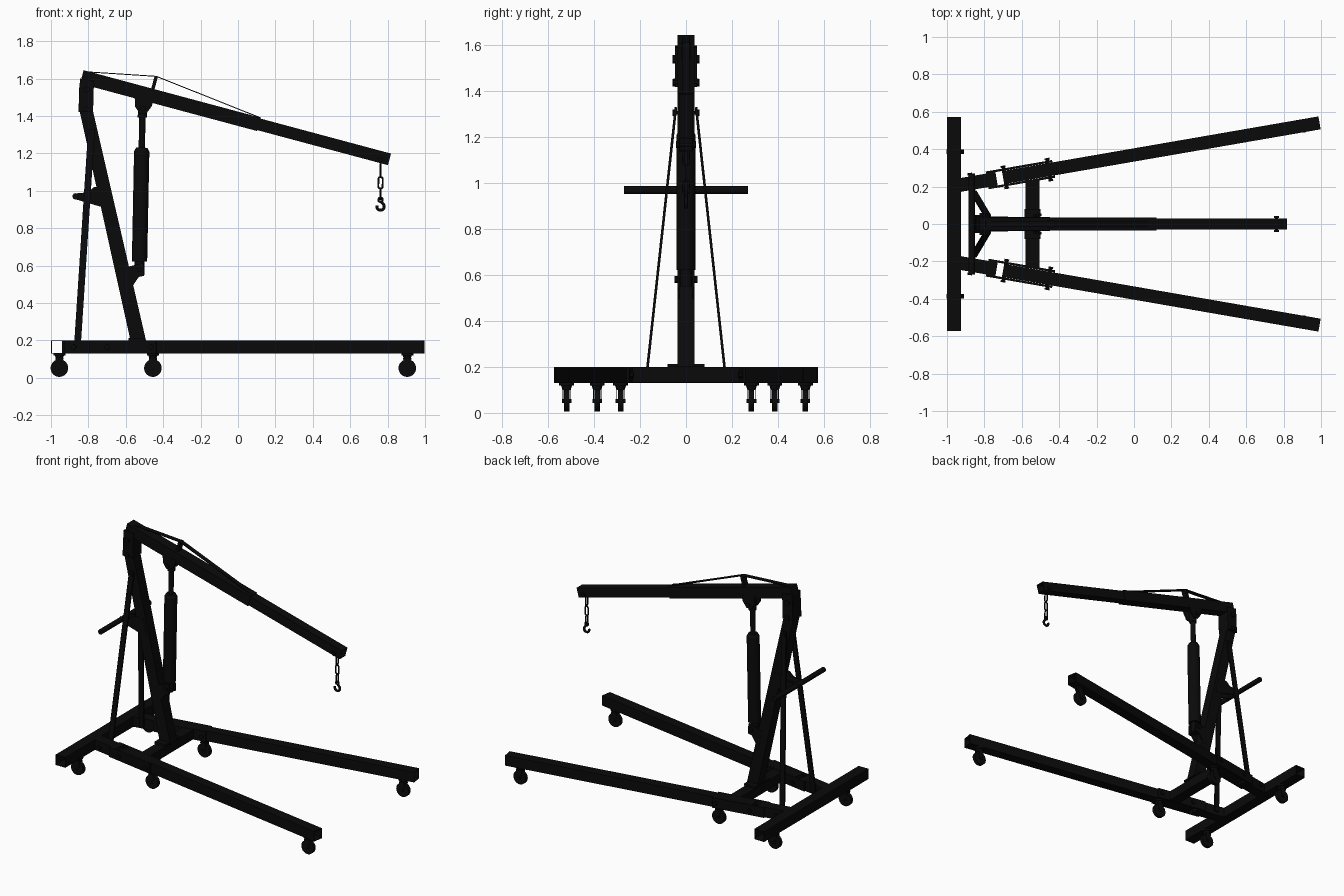
import bpy, bmesh, math
from mathutils import Vector, Matrix

if "Cube" in bpy.data.objects:
    bpy.data.objects.remove(bpy.data.objects["Cube"])

black = bpy.data.materials.new("black_paint")
black.diffuse_color = (0.003, 0.003, 0.003, 1)
black.use_nodes = True
black.node_tree.nodes["Principled BSDF"].inputs["Base Color"].default_value = black.diffuse_color


def finish(name, bm, smooth=False):
    bmesh.ops.recalc_face_normals(bm, faces=bm.faces)
    me = bpy.data.meshes.new(name)
    bm.to_mesh(me)
    bm.free()
    ob = bpy.data.objects.new(name, me)
    bpy.context.collection.objects.link(ob)
    me.materials.append(black)
    if smooth:
        bpy.context.view_layer.objects.active = ob
        ob.select_set(True)
        bpy.ops.object.shade_smooth_by_angle(angle=math.radians(40))
        ob.select_set(False)
    return ob


def bar(name, a, b, w, h, wall=0):
    """Straight bar from a to b; w is the sideways size, h the upright size. wall > 0 makes an open tube."""
    a, b = Vector(a), Vector(b)
    d = (b - a).normalized()
    side = (Vector((0, 1, 0)) if abs(d.y) < 0.5 else Vector((1, 0, 0)))
    side = (side - d * side.dot(d)).normalized()
    up = d.cross(side)
    bm = bmesh.new()

    def ring(p, t):
        return [bm.verts.new(p + side * sx * (w / 2 - t) + up * sz * (h / 2 - t))
                for sx, sz in ((-1, -1), (1, -1), (1, 1), (-1, 1))]

    def bridge(r, s):
        for i in range(4):
            bm.faces.new((r[i], r[(i + 1) % 4], s[(i + 1) % 4], s[i]))
    r0, r1 = ring(a, 0), ring(b, 0)
    bridge(r0, r1)
    if wall:
        i0, i1 = ring(a, wall), ring(b, wall)
        bridge(i0, i1)
        bridge(r0, i0)
        bridge(r1, i1)
    else:
        bm.faces.new(r0)
        bm.faces.new(r1)
    return finish(name, bm)


def rod(name, a, b, r, r2=None, seg=20):
    a, b = Vector(a), Vector(b)
    d = b - a
    bm = bmesh.new()
    m = Matrix.Translation((a + b) / 2) @ d.to_track_quat('Z', 'Y').to_matrix().to_4x4()
    bmesh.ops.create_cone(bm, cap_ends=True, segments=seg, radius1=r,
                          radius2=r if r2 is None else r2, depth=d.length, matrix=m)
    return finish(name, bm, True)


def plate(name, pts, y0, y1):
    """Side profile in x, z extruded from y0 to y1."""
    bm = bmesh.new()
    f = bm.faces.new([bm.verts.new((x, y0, z)) for x, z in pts])
    g = bmesh.ops.extrude_face_region(bm, geom=[f])
    bmesh.ops.translate(bm, vec=(0, y1 - y0, 0),
                        verts=[v for v in g["geom"] if isinstance(v, bmesh.types.BMVert)])
    return finish(name, bm)


def wire(name, pts, r, cyclic=False):
    cu = bpy.data.curves.new(name, 'CURVE')
    cu.dimensions = '3D'
    cu.bevel_depth = r
    cu.bevel_resolution = 2
    cu.use_fill_caps = True
    sp = cu.splines.new('POLY')
    sp.points.add(len(pts) - 1)
    for p, c in zip(sp.points, pts):
        p.co = (*c, 1)
    sp.use_cyclic_u = cyclic
    cu.materials.append(black)
    ob = bpy.data.objects.new(name, cu)
    bpy.context.collection.objects.link(ob)


def bolt(name, c, axis, half, r=0.008, head=0.015):
    c, axis = Vector(c), Vector(axis).normalized()
    rod(name, c - axis * half, c + axis * half, r, seg=12)
    for s in (-1, 1):
        rod(name + "_head", c + axis * s * (half - 0.012), c + axis * s * half, head, seg=6)


def caster(x, y):
    rod("caster_plate", (x, y, 0.119), (x, y, 0.131), 0.032)
    rod("caster_swivel", (x, y, 0.1), (x, y, 0.12), 0.018, 0.024)
    bar("caster_crown", (x - 0.022, y, 0.103), (x + 0.022, y, 0.103), 0.036, 0.008)
    for s in (-1, 1):
        yy = sorted((y + s * 0.0145, y + s * 0.018))
        plate("caster_fork", [(x - 0.022, 0.105), (x + 0.022, 0.105), (x + 0.012, 0.044),
                              (x - 0.012, 0.044)], *yy)
    rod("caster_wheel", (x, y - 0.012, 0.052), (x, y + 0.012, 0.052), 0.047, seg=28)
    rod("caster_axle", (x, y - 0.021, 0.052), (x, y + 0.021, 0.052), 0.009, seg=10)


# Base frame: hollow rear beam, cross beam and foot plate
bar("rear_beam", (-0.962, -0.572, 0.165), (-0.962, 0.572, 0.165), 0.075, 0.071, 0.004)
bar("cross_beam", (-0.543, -0.235, 0.165), (-0.543, 0.235, 0.165), 0.074, 0.066, 0.004)
bar("foot_plate", (-0.543, -0.08, 0.206), (-0.543, 0.08, 0.206), 0.085, 0.014)

# Splayed legs, hinged to short stubs by side plates
for s in (-1, 1):
    d = Vector((1, s * 0.173, 0)).normalized()
    n = Vector((-d.y, d.x, 0))

    def at(x, off=0, z=0.165):
        return Vector((x, s * (0.21 + 0.173 * (x + 0.92)), z)) + n * off
    bar("leg_stub", at(-0.935), at(-0.735), 0.073, 0.07, 0.005)
    bar("leg", at(-0.70), at(0.992), 0.07, 0.07, 0.005)
    for o in (-1, 1):
        bar("hinge_plate", at(-0.785, o * 0.042), at(-0.43, o * 0.042), 0.012, 0.07)
    for x, h in ((-0.87, 0.055), (-0.69, 0.063), (-0.455, 0.063)):
        bolt("leg_bolt", at(x), n, h)
    for x, y in ((-0.955, 0.387), (-0.455, 0.285), (0.905, 0.52)):
        caster(x, s * y)
    # Flat brace from the stub up to the post
    bar("post_brace", (-0.86, s * 0.173, 0.15), (-0.783, s * 0.044, 1.33), 0.011, 0.036)

# Bent post with head plates
plate("post", [(-0.575, 0.2), (-0.492, 0.2), (-0.775, 1.425), (-0.772, 1.575),
               (-0.848, 1.575), (-0.852, 1.45)], -0.037, 0.037)
for s in (-1, 1):
    plate("head_plate", [(-0.853, 1.42), (-0.775, 1.42), (-0.77, 1.59), (-0.845, 1.6)],
          *sorted((s * 0.037, s * 0.047)))
bolt("boom_pivot", (-0.81, 0, 1.54), (0, 1, 0), 0.058, 0.01, 0.018)
bolt("head_bolt", (-0.813, 0, 1.437), (0, 1, 0), 0.058, 0.01, 0.016)
bolt("brace_bolt", (-0.785, 0, 1.307), (0, 1, 0), 0.058)

# Push handle on bracket plates
rod("push_handle", (-0.868, -0.27, 0.97), (-0.868, 0.27, 0.97), 0.017)
for s in (-1, 1):
    plate("handle_bracket", [(-0.88, 0.958), (-0.735, 0.915), (-0.675, 0.91), (-0.70, 1.02),
                             (-0.77, 1.02), (-0.80, 0.992), (-0.88, 0.985)],
          *sorted((s * 0.028, s * 0.039)))

# Telescopic boom
A, B = Vector((-0.835, 0, 1.609)), Vector((0.81, 0, 1.168))


def boom(t, off=0):
    p = A.lerp(B, t)
    u = Vector((A.z - B.z, 0, B.x - A.x)).normalized()
    return p + u * off


bar("boom_sleeve", boom(0), boom(0.575), 0.072, 0.074, 0.005)
bar("boom_extension", boom(0.3), boom(1), 0.061, 0.064, 0.005)
bar("boom_end_cap", boom(0), boom(0.004), 0.072, 0.074)
bolt("hook_pin", (0.762, 0, 1.168), (0, 1, 0), 0.043)

# Tension strap over a short mast
top = (-0.437, 0, 1.612)
bar("strap_mast", (-0.467, 0, 1.50), top, 0.04, 0.018)
for a, b in ((boom(0.02, 0.036), top), (top, boom(0.575, 0.036))):
    bar("tension_strap", a, b, 0.03, 0.005)

# Hydraulic ram
lo, hi = Vector((-0.528, 0, 0.55)), Vector((-0.51, 0, 1.455))
for name, t0, t1, r, r2 in (("ram_foot", 0, 0.08, 0.027, 0.027),
                            ("ram_body", 0.08, 0.73, 0.041, 0.041),
                            ("ram_collar", 0.73, 0.752, 0.041, 0.03),
                            ("ram_rod", 0.75, 0.93, 0.017, 0.017),
                            ("ram_eye", 0.93, 1, 0.025, 0.025)):
    rod(name, lo.lerp(hi, t0), lo.lerp(hi, t1), r, r2, 24)
for s in (-1, 1):
    plate("ram_lower_bracket", [(-0.60, 0.59), (-0.565, 0.60), (-0.505, 0.615), (-0.502, 0.545),
                                (-0.53, 0.54), (-0.567, 0.485), (-0.59, 0.47)],
          *sorted((s * 0.028, s * 0.038)))
    plate("ram_upper_bracket", [(-0.553, 1.51), (-0.55, 1.45), (-0.525, 1.413), (-0.49, 1.413),
                                (-0.462, 1.45), (-0.45, 1.49)], *sorted((s * 0.026, s * 0.037)))
bolt("ram_lower_pin", (-0.528, 0, 0.58), (0, 1, 0), 0.05)
bolt("ram_upper_pin", (-0.507, 0, 1.44), (0, 1, 0), 0.055)

# Chain and hook
for i, (zc, half) in enumerate(((1.112, 0.037), (1.043, 0.036), (0.983, 0.034))):
    pts = []
    for k in range(16):
        a = 2 * math.pi * k / 16
        u = 0.012 * math.cos(a)
        z = zc + 0.012 * math.sin(a) + (half - 0.017) * (1 if k < 8 else -1)
        pts.append((0.762 + (u if i % 2 else 0), 0 if i % 2 else u, z))
    wire("chain_link", pts, 0.005, True)
wire("hook_eye", [(0.762 + 0.011 * math.cos(k * math.pi / 6), 0, 0.952 + 0.011 * math.sin(k * math.pi / 6))
                  for k in range(12)], 0.006, True)
wire("hook", [(0.765, 0, 0.943)] + [(0.762 + 0.02 * math.cos(math.radians(a)), 0,
                                    0.916 + 0.02 * math.sin(math.radians(a)))
                                   for a in range(60, -196, -15)], 0.008)
